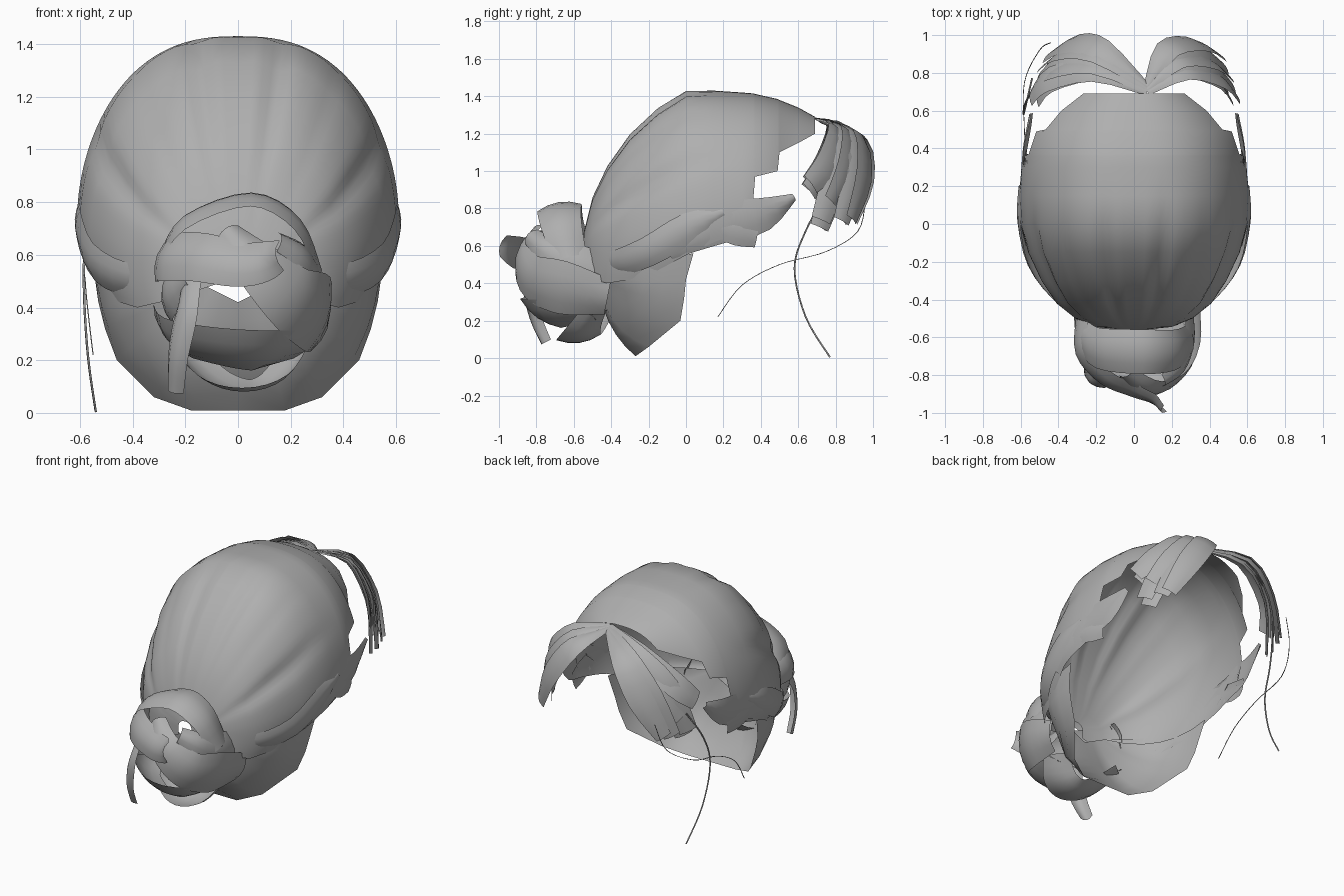
import bpy, bmesh, math
from mathutils import Vector as V

if "Cube" in bpy.data.objects:
    bpy.data.objects.remove(bpy.data.objects["Cube"])

hair = bpy.data.materials.new("hair grey")
hair.diffuse_color = (0.43, 0.43, 0.43, 1)
hair.use_nodes = True
hair.node_tree.nodes["Principled BSDF"].inputs["Base Color"].default_value = hair.diffuse_color


def sheet(name, rows, center):
    """Open smooth grid from rows of points, facing away from center."""
    bm = bmesh.new()
    g = [[bm.verts.new(p) for p in r] for r in rows]
    for a, b in zip(g, g[1:]):
        for i in range(len(a) - 1):
            bm.faces.new((a[i], a[i + 1], b[i + 1], b[i]))
    bm.normal_update()
    if sum(f.normal.dot(f.calc_center_median() - V(center)) * f.calc_area() for f in bm.faces) < 0:
        bmesh.ops.reverse_faces(bm, faces=bm.faces[:])
    me = bpy.data.meshes.new(name)
    bm.to_mesh(me)
    bm.free()
    ob = bpy.data.objects.new(name, me)
    bpy.context.collection.objects.link(ob)
    me.materials.append(hair)
    bpy.ops.object.select_all(action='DESELECT')
    ob.select_set(True)
    bpy.context.view_layer.objects.active = ob
    bpy.ops.object.shade_smooth_by_angle(angle=math.radians(60))
    return ob


def spline(pts, steps):
    """Catmull-Rom through tuples of any length."""
    P = [pts[0]] + list(pts) + [pts[-1]]
    out = []
    for i in range(1, len(P) - 2):
        for k in range(steps):
            t = k / steps
            out.append([0.5 * (2 * b + (c - a) * t + (2 * a - 5 * b + 4 * c - d) * t * t
                               + (3 * b - a - 3 * c + d) * t ** 3)
                        for a, b, c, d in zip(*P[i - 1:i + 3])])
    return out + [list(pts[-1])]


def ribbon(name, pts, center, bulge=0.03, steps=3, roll=0):
    """Curved lock of hair; pts are (x, y, z, half width)."""
    path = spline(pts, steps)
    rows = []
    for i, p in enumerate(path):
        c = V(p[:3])
        t = (V(path[min(i + 1, len(path) - 1)][:3]) - V(path[max(i - 1, 0)][:3])).normalized()
        n = c - V(center)
        n = (n - t * n.dot(t)).normalized()
        s = t.cross(n)
        s, n = s * math.cos(roll) + n * math.sin(roll), n * math.cos(roll) - s * math.sin(roll)
        rows.append([c + s * p[3] * k + n * bulge * (0.3 - k * k) for k in (-1, -0.5, 0, 0.5, 1)])
    return sheet(name, rows, center)


# swept-back cap: y, top z, half width, z of widest point, lower edge z
sections = [(-.56, .60, .05, .55, .50), (-.545, .68, .20, .56, .45), (-.5, .86, .31, .58, .42),
            (-.42, 1.03, .41, .60, .40), (-.3, 1.2, .49, .64, .42), (-.15, 1.34, .56, .68, .47),
            (0, 1.43, .60, .72, .55), (.15, 1.43, .61, .75, .62), (.3, 1.42, .595, .78, .68),
            (.36, 1.415, .585, .79, .85), (.37, 1.412, .583, .79, .97), (.49, 1.385, .55, .80, 1.0),
            (.5, 1.38, .54, .80, 1.10), (.6, 1.34, .49, .80, 1.15), (.69, 1.29, .43, .80, 1.2)]
grooves = ((0, .02, .025), (.1, .035, .055), (.3, .04, .012), (.55, .05, .055))
N, PX, PZ = 36, .8, 1.1
rows = []
for y, zt, w, zc, zb in sections:
    if zb > zc:
        end = math.acos(((zb - zc) / (zt - zc)) ** (1 / PZ))
    else:
        end = math.pi / 2 + math.asin(min(1, (zc - zb) / .5))
    fade = max(0, min(1, (.1 - y) / .3)) * min(1, (y + .56) / .12)
    row = []
    for i in range(-N, N + 1):
        a = abs(i) / N * end
        c, s = math.cos(a), math.sin(a) ** PX
        z = zc + (zt - zc) * c ** PZ if c > 0 else zc + .5 * c
        d = 1 - fade * sum(h * math.exp(-((a / 2 - g) / r) ** 2) for g, r, h in grooves)
        row.append(V((math.copysign(w * s * d, i), y, zc + (z - zc) * d)))
    rows.append(row)
sheet("swept_cap", rows, (0, 0, .6))

# nape fan gathered under the bun
half = [(0, -.27, .01), (.18, -.27, .01), (.32, -.2, .06), (.46, -.03, .2), (.505, -.01, .32),
        (.53, 0, .42), (.55, .04, .56)]
edge = [(-x, y, z) for x, y, z in half[:0:-1]] + half
rows = []
for p in edge:
    e, b = V(p), V((p[0] * .3, -.48, .42 + abs(p[0]) * .15))
    out = ((e + b) / 2 - V((0, .05, .6))).normalized()
    lift = .015 + .21 * abs(p[0])
    rows.append([b.lerp(e, t / 6) + out * lift * 4 * (t / 6) * (1 - t / 6) for t in range(7)])
sheet("nape", rows, (0, 0, .5))

# wound locks of the bun
C = (.02, -.62, .47)
bun = {
    "bun_crown": [(-.29, -.58, .60, .08), (-.2, -.66, .74, .11), (.05, -.68, .825, .12),
                  (.23, -.67, .73, .11), (.31, -.62, .54, .09)],
    "bun_band": [(-.29, -.48, .58, .08), (-.29, -.68, .60, .1), (-.16, -.83, .6, .1),
                 (0, -.90, .57, .09), (.1, -.94, .58, .08), (.15, -.99, .60, .06)],
    "bun_diagonal": [(-.04, -.80, .70, .05), (.08, -.89, .57, .1), (.22, -.84, .43, .13),
                     (.32, -.66, .37, .15), (.33, -.42, .32, .1)],
    "bun_side": [(.16, -.84, .66, .05), (.26, -.76, .6, .07), (.31, -.6, .52, .1), (.30, -.42, .45, .1)],
    "bun_lower": [(-.29, -.43, .33, .09), (-.24, -.64, .27, .11), (-.05, -.78, .23, .13),
                  (.14, -.75, .22, .13), (.25, -.5, .24, .11)],
    "bun_underside": [(-.22, -.42, .25, .08), (-.1, -.52, .13, .11), (.03, -.57, .09, .12),
                      (.15, -.55, .13, .11), (.24, -.48, .25, .08)],
    "bun_left": [(-.2, -.8, .52, .06), (-.28, -.66, .44, .09), (-.26, -.45, .4, .09)],
    "bun_loose_end": [(-.19, -.78, .52, .06), (-.21, -.84, .38, .06), (-.24, -.82, .22, .05), (-.25, -.76, .08, .04)],
}
for name, pts in bun.items():
    ribbon(name, pts, C, .03, 4)

for s, side in ((-1, "left"), (1, "right")):
    # sideburn lock and its ragged tip
    ribbon("sideburn_" + side, [(s * .57, -.1, .57, .05), (s * .6, .05, .65, .08), (s * .595, .25, .73, .1),
                                (s * .58, .42, .77, .09), (s * .55, .58, .86, .02)], (0, .1, .75), .015)
    ribbon("sideburn_tip_" + side, [(s * .6, .18, .70, .06), (s * .59, .28, .67, .07), (s * .57, .38, .65, .06)],
           (0, .1, .75), .01)
    # lock sweeping over the ear toward the bun
    ribbon("ear_lock_" + side, [(s * .605, .2, .78, .03), (s * .612, .02, .70, .08), (s * .56, -.2, .57, .08),
                                (s * .42, -.39, .50, .07), (s * .22, -.53, .50, .05)], (0, 0, .7), .02)
    # parted fringe: locks blended between the inner and outer curve, in two layers
    inner = [(.07, .70, 1.28, .02), (s * .24 + .03, .81, 1.23, .06), (s * .46, .77, 1.05, .08), (s * .55, .67, .83, .06)]
    outer = [(.07, .73, 1.27, .02), (s * .18, .93, 1.2, .07), (s * .34, .96, .98, .08), (s * .46, .89, .74, .05)]
    for layer, count in (("top", 5), ("under", 3)):
        for k in range(count):
            f = (k + .4 * (layer == "under")) / 4
            pts = [[a + (b - a) * f for a, b in zip(p, q)] for p, q in zip(inner, outer)]
            pts[-1][2] += (.1, -.07, .05, -.03, 0)[k]
            if layer == "under":
                for j, p in enumerate(pts):
                    p[1] -= .01 * j
                    p[2] -= .01 * j
                    p[0] -= s * .01 * j
            ribbon(f"fringe_{side}_{layer}_{k + 1}", pts, (0, .45, .85), .012, 3, (.2, -.15, .2, -.15, .1)[k])


# fine loose wisps
def wisp(name, pts, r):
    cu = bpy.data.curves.new(name, 'CURVE')
    cu.dimensions = '3D'
    cu.bevel_depth = r
    cu.bevel_resolution = 0
    path = spline(pts, 5)
    sp = cu.splines.new('POLY')
    sp.points.add(len(path) - 1)
    for q, p in zip(sp.points, path):
        q.co = (*p, 1)
    cu.materials.append(hair)
    bpy.context.collection.objects.link(bpy.data.objects.new(name, cu))


wisp("long_wisp", [(-.52, .74, .86), (-.575, .64, .68), (-.585, .58, .48), (-.57, .64, .22), (-.54, .77, .005)], .005)
wisp("thin_wisp", [(-.44, .96, .85), (-.5, .92, .68), (-.58, .75, .57), (-.58, .5, .5), (-.57, .3, .39),
                   (-.55, .17, .22)], .0025)
